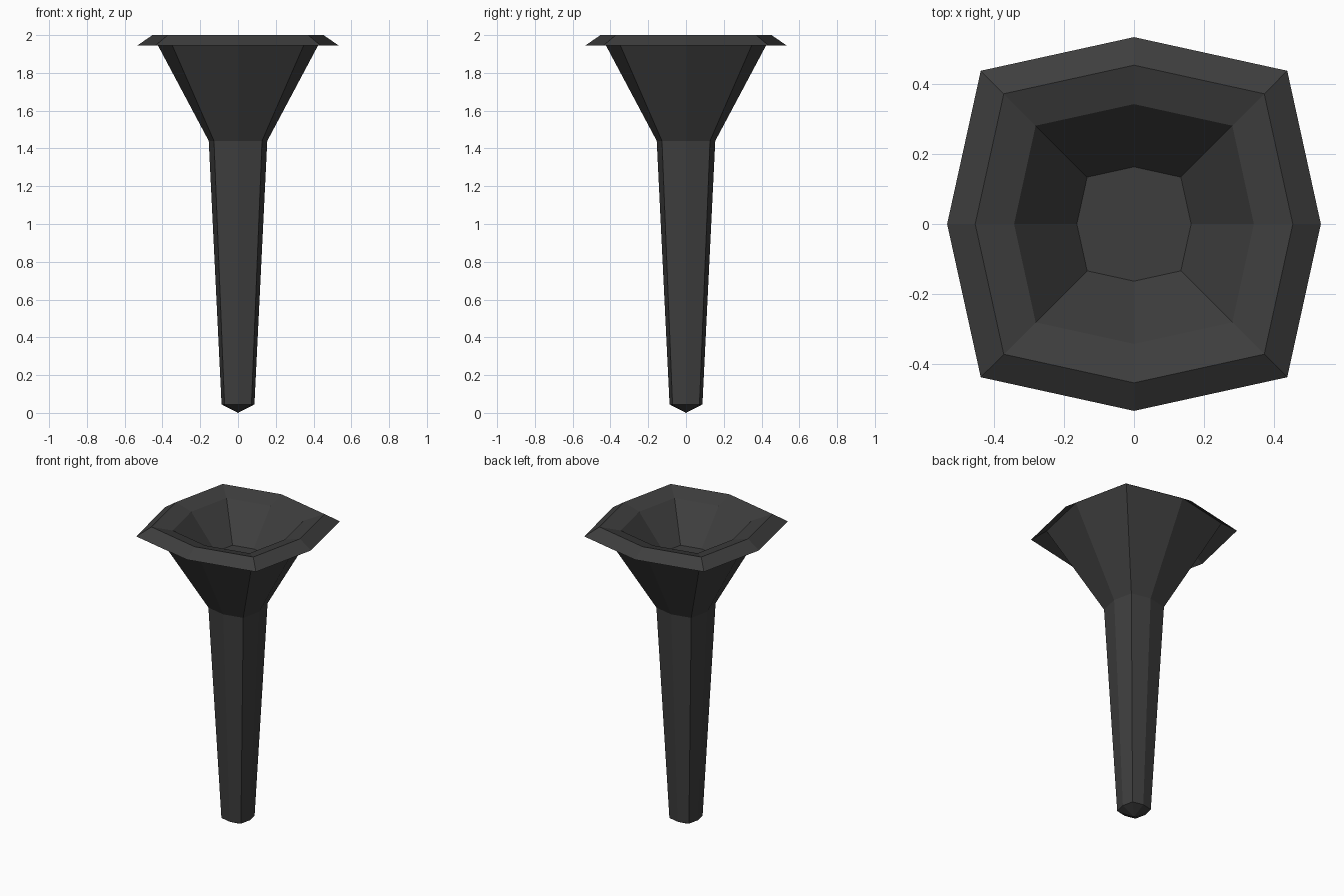
import bpy, bmesh

if "Cube" in bpy.data.objects:
    bpy.data.objects.remove(bpy.data.objects["Cube"])

iron = bpy.data.materials.new("dark iron")
iron.diffuse_color = (0.048, 0.048, 0.048, 1)
iron.use_nodes = True
iron.node_tree.nodes["Principled BSDF"].inputs["Base Color"].default_value = iron.diffuse_color

DIAG = 0.82  # corner coordinate relative to the mid-side radius


def ring(bm, r, z):
    """Eight-sided, slightly bulged square."""
    d = r * DIAG
    pts = [(r, 0), (d, d), (0, r), (-d, d), (-r, 0), (-d, -d), (0, -r), (d, -d)]
    return [bm.verts.new((x, y, z)) for x, y in pts]


def loft(name, profile, tip=None, floor=False):
    """Skin rings along a (radius, z) profile; optional start point and end cap."""
    bm = bmesh.new()
    rings = [ring(bm, r, z) for r, z in profile]
    if tip is not None:
        t = bm.verts.new((0, 0, tip))
        for i in range(8):
            bm.faces.new((t, rings[0][(i + 1) % 8], rings[0][i]))
    for a, b in zip(rings, rings[1:]):
        for i in range(8):
            j = (i + 1) % 8
            bm.faces.new((a[i], a[j], b[j], b[i]))
    if floor:
        bm.faces.new(rings[-1])
    me = bpy.data.meshes.new(name)
    bm.to_mesh(me)
    bm.free()
    me.materials.append(iron)
    ob = bpy.data.objects.new(name, me)
    bpy.context.collection.objects.link(ob)
    return ob


# tapered handle with pointed foot
loft("handle", [(0.087, 0.045), (0.155, 1.44)], tip=0.0)
# flared outside of the cup
loft("cup", [(0.155, 1.44), (0.453, 2.0)])
# thin lip hanging outward from the top edge
loft("rim", [(0.533, 1.945), (0.453, 2.0)])
# hollow inside with flat floor
loft("basin", [(0.453, 2.0), (0.342, 1.966), (0.163, 1.75)], floor=True)
